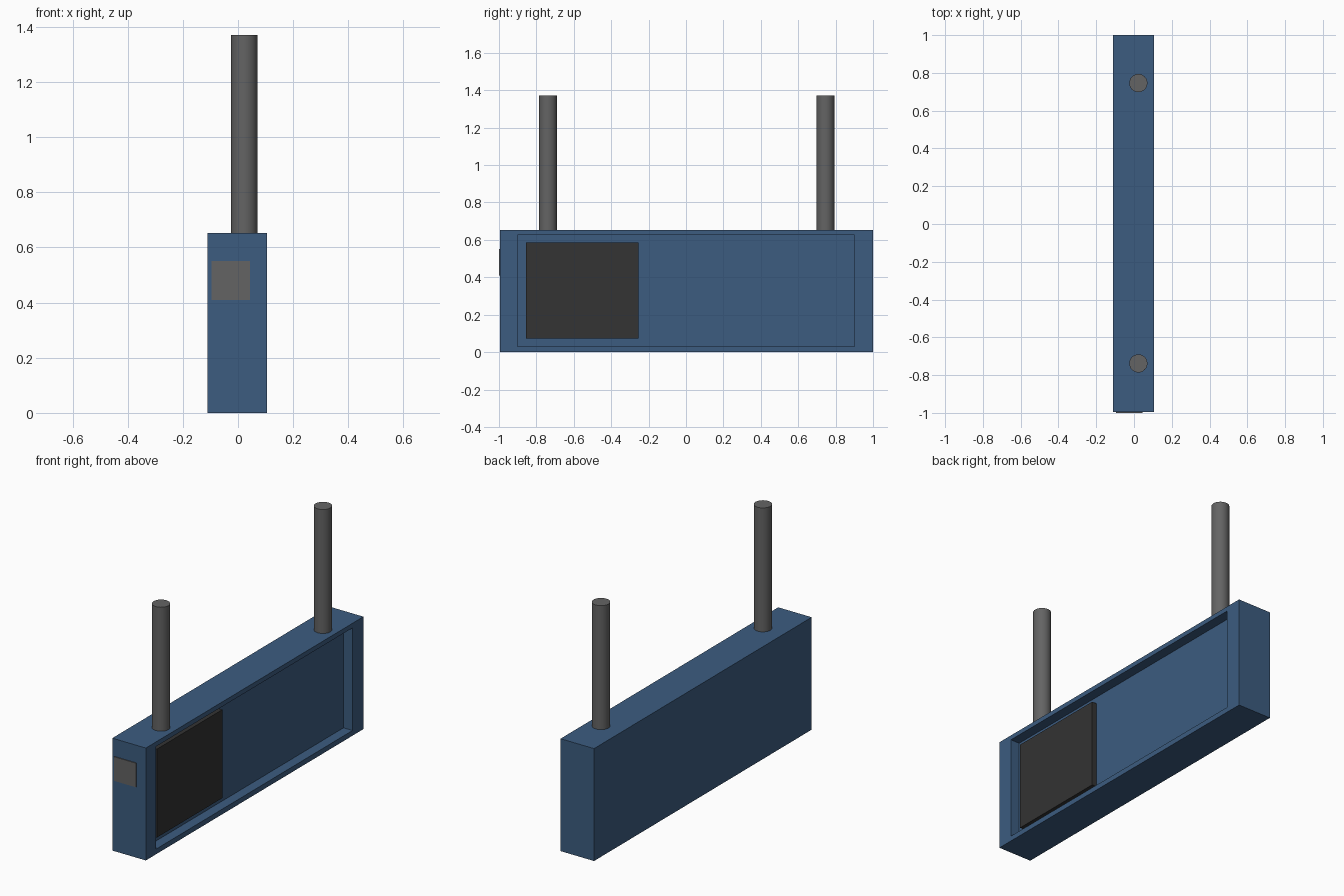
import bpy
import bmesh
import math
from mathutils import Vector

if "Cube" in bpy.data.objects:
    bpy.data.objects.remove(bpy.data.objects["Cube"])


def material(name, rgb):
    mat = bpy.data.materials.new(name)
    mat.diffuse_color = (*rgb, 1.0)
    mat.use_nodes = True
    mat.node_tree.nodes["Principled BSDF"].inputs["Base Color"].default_value = mat.diffuse_color
    return mat


BLUE = material("blue_paint", (0.045, 0.107, 0.216))
DARK = material("dark_panel", (0.033, 0.033, 0.033))
METAL = material("grey_metal", (0.127, 0.127, 0.127))


def add_object(name, bm, mat):
    bmesh.ops.recalc_face_normals(bm, faces=bm.faces)
    mesh = bpy.data.meshes.new(name)
    bm.to_mesh(mesh)
    bm.free()
    mesh.materials.append(mat)
    obj = bpy.data.objects.new(name, mesh)
    bpy.context.collection.objects.link(obj)
    return obj


def box_bmesh(lo, hi):
    bm = bmesh.new()
    bmesh.ops.create_cube(bm, size=1.0)
    for v in bm.verts:
        v.co = [lo[i] if v.co[i] < 0 else hi[i] for i in range(3)]
    return bm


def box(name, lo, hi, mat):
    return add_object(name, box_bmesh(lo, hi), mat)


# Sign case, with a shallow rectangular recess in its right side
bm = box_bmesh((-0.11, -0.995, 0.0), (0.105, 1.0, 0.652))
bm.normal_update()
face = max(bm.faces, key=lambda f: f.calc_center_median().x)
bmesh.ops.inset_individual(bm, faces=[face], thickness=0.02)
for v in face.verts:
    v.co.y = math.copysign(0.9, v.co.y)
    v.co.z = 0.03 if v.co.z < 0.3 else 0.625
floor = bmesh.ops.extrude_face_region(bm, geom=[face])["geom"]
floor_verts = [g for g in floor if isinstance(g, bmesh.types.BMVert)]
bmesh.ops.translate(bm, verts=floor_verts, vec=Vector((-0.058, 0, 0)))
if face.is_valid:
    bmesh.ops.delete(bm, geom=[face], context="FACES_ONLY")
add_object("sign_case", bm, BLUE)

# Dark display panel standing in the recess
box("display_panel", (0.04, -0.855, 0.072), (0.078, -0.255, 0.585), DARK)

# Small plate on the front end
box("end_plate", (-0.096, -1.0, 0.41), (0.044, -0.99, 0.55), METAL)

# Two hanging poles
for name, y in (("front_pole", -0.738), ("rear_pole", 0.746)):
    bpy.ops.mesh.primitive_cylinder_add(vertices=32, radius=0.048, depth=0.73,
                                        location=(0.023, y, 1.006))
    pole = bpy.context.object
    pole.name = name
    pole.data.materials.append(METAL)
    bpy.ops.object.shade_smooth_by_angle(angle=math.radians(30))
